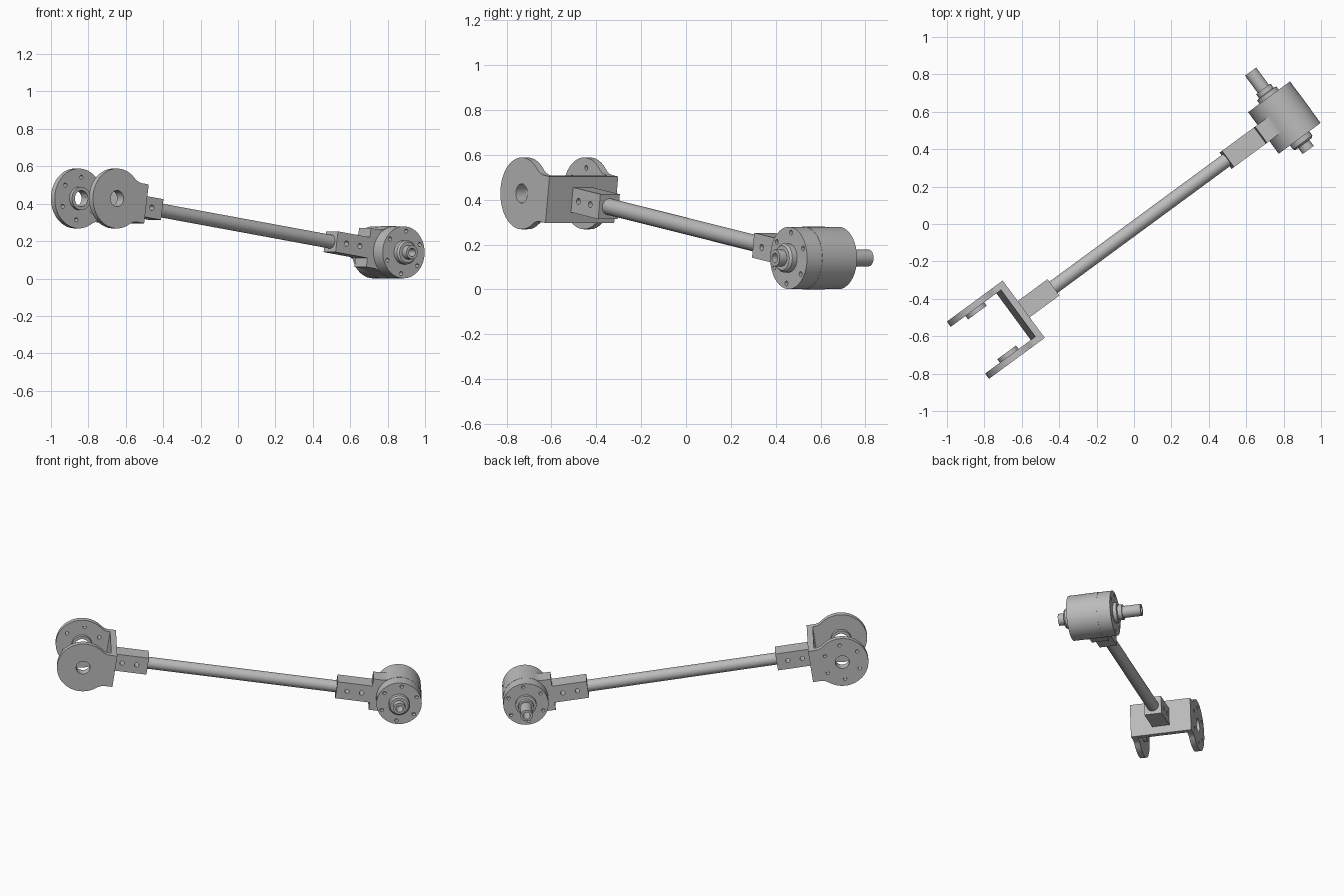
import bpy, bmesh
from math import sin, cos, pi, sqrt, atan2, radians
from mathutils import Matrix, Vector

if "Cube" in bpy.data.objects:
    bpy.data.objects.remove(bpy.data.objects["Cube"], do_unlink=True)

grey = bpy.data.materials.new("machined grey")
grey.use_nodes = True
grey.diffuse_color = (0.5, 0.5, 0.5, 1)
grey.node_tree.nodes["Principled BSDF"].inputs["Base Color"].default_value = (0.5, 0.5, 0.5, 1)

# Parts are made in the arm's frame: x along the arm, y along the pivots
FORK = Vector((-0.759, -0.58, 0.428))
MOTOR = Vector((0.804, 0.569, 0.14))
arm = MOTOR - FORK
LENGTH = arm.length
flat = sqrt(arm.x ** 2 + arm.y ** 2)
FRAME = (Matrix.Translation(FORK) @ Matrix.Rotation(atan2(arm.y, arm.x), 4, 'Z')
         @ Matrix.Rotation(atan2(-arm.z, flat), 4, 'Y'))
parts = []


def finish(name, bm):
    bmesh.ops.recalc_face_normals(bm, faces=bm.faces)
    mesh = bpy.data.meshes.new(name)
    bm.to_mesh(mesh)
    bm.free()
    mesh.materials.append(grey)
    obj = bpy.data.objects.new(name, mesh)
    bpy.context.collection.objects.link(obj)
    parts.append(obj)
    return obj


def prism(name, outline, y0, y1):
    """Extrude an x-z outline along y."""
    bm = bmesh.new()
    face = bm.faces.new([bm.verts.new((x, y0, z)) for x, z in outline])
    new = bmesh.ops.extrude_face_region(bm, geom=[face])["geom"]
    bmesh.ops.translate(bm, vec=(0, y1 - y0, 0),
                        verts=[v for v in new if isinstance(v, bmesh.types.BMVert)])
    return finish(name, bm)


def box(name, x0, x1, half_y, half_z):
    return prism(name, [(x0, -half_z), (x1, -half_z), (x1, half_z), (x0, half_z)], -half_y, half_y)


def lathe(name, x, profile):
    """Spin (radius, y) points about the y axis through x."""
    bm = bmesh.new()
    verts = [bm.verts.new((x + r, y, 0)) for r, y in profile]
    edges = [bm.edges.new((verts[i - 1], verts[i])) for i in range(len(verts))]
    bmesh.ops.spin(bm, geom=verts + edges, cent=(x, 0, 0), axis=(0, 1, 0),
                   angle=2 * pi, steps=48, use_merge=True)
    bmesh.ops.remove_doubles(bm, verts=bm.verts, dist=1e-5)
    return finish(name, bm)


def drill(obj, holes):
    """Cut (x, z, radius, y0, y1) holes along y."""
    bm = bmesh.new()
    for x, z, r, y0, y1 in holes:
        place = Matrix.Translation((x, (y0 + y1) / 2, z)) @ Matrix.Rotation(pi / 2, 4, 'X')
        bmesh.ops.create_cone(bm, cap_ends=True, segments=32 if r > 0.03 else 16,
                              radius1=r, radius2=r, depth=y1 - y0, matrix=place)
    cutter = finish("hole_cutter", bm)
    parts.remove(cutter)
    cutter.hide_render = True
    mod = obj.modifiers.new("holes", 'BOOLEAN')
    mod.operation = 'DIFFERENCE'
    mod.solver = 'EXACT'
    mod.object = cutter
    bpy.context.view_layer.update()
    graph = bpy.context.evaluated_depsgraph_get()
    obj_mesh = bpy.data.meshes.new_from_object(obj.evaluated_get(graph))
    obj.modifiers.clear()
    obj.data = obj_mesh
    bpy.data.objects.remove(cutter, do_unlink=True)


def bolt_circle(x, y0, y1):
    return [(x + 0.115 * cos(radians(a)), 0.115 * sin(radians(a)), 0.011, y0, y1)
            for a in range(30, 390, 60)]


def lug(x, side, radius, neck_end, half, fillet):
    """Round eye blending into a straight neck; side is the neck's x direction."""
    fz = half + fillet
    fx = sqrt((radius + fillet) ** 2 - fz ** 2)
    join = atan2(fz, fx)
    top = [(neck_end, half)]
    for i in range(9):
        a = -pi / 2 - (pi / 2 - join) * i / 8
        top.append((fx + fillet * cos(a), fz + fillet * sin(a)))
    for i in range(1, 25):
        a = join + (pi - join) * i / 24
        top.append((radius * cos(a), radius * sin(a)))
    outline = top + [(px, -pz) for px, pz in reversed(top[:-1])]
    return [(x + side * px, pz) for px, pz in outline]


# Fork: two eyes, back plate and inner bosses
BORE = 0.043
eye = lug(0, 1, 0.16, 0.197, 0.105, 0.08)
for name, sign in (("plain", -1), ("bolted", 1)):
    y0, y1 = sorted((sign * 0.155, sign * 0.19))
    plate = prism(name + "_fork_plate", eye, y0, y1)
    holes = [(0, 0, BORE, y0 - 0.02, y1 + 0.02)]
    if sign > 0:
        holes += bolt_circle(0, y0 - 0.02, y1 + 0.02)
    drill(plate, holes)
    a, b = sign * 0.156, sign * 0.132
    lathe(name + "_fork_boss", 0, [(BORE, a), (0.062, a), (0.062, b), (BORE, b)])
box("fork_back_plate", 0.16, 0.197, 0.1555, 0.105)

# Rod and its two square sockets
fork_socket = box("fork_socket", 0.19, 0.404, 0.054, 0.056)
drill(fork_socket, [(x, 0, 0.014, -0.1, 0.1) for x in (0.245, 0.335)])
motor_socket = box("motor_socket", 1.575, 1.81, 0.054, 0.056)
drill(motor_socket, [(x, 0, 0.014, -0.1, 0.1) for x in (1.64, 1.73)])
bm = bmesh.new()
bmesh.ops.create_cone(bm, cap_ends=True, segments=32, radius1=0.037, radius2=0.037, depth=1.2,
                      matrix=Matrix.Translation((0.99, 0, 0)) @ Matrix.Rotation(pi / 2, 4, 'Y'))
finish("rod", bm)

# Motor saddle and housing
prism("motor_saddle", lug(LENGTH, -1, 0.14, 0.172, 0.105, 0.08), -0.054, 0.054)
CAP = 0.138
housing = lathe("motor_housing", LENGTH,
                [(0.02, -CAP), (0.139, -CAP), (0.139, CAP), (0.02, CAP)])
drill(housing, bolt_circle(LENGTH, -CAP - 0.02, -CAP + 0.03)
      + bolt_circle(LENGTH, CAP - 0.03, CAP + 0.02))

# Stepped bosses and hollow shaft
lathe("front_boss", LENGTH, [(0.03, -0.13), (0.064, -0.13), (0.064, -0.165),
                             (0.055, -0.175), (0.03, -0.175)])
lathe("rear_boss", LENGTH, [(0.03, 0.13), (0.064, 0.13), (0.064, 0.16),
                            (0.048, 0.163), (0.048, 0.19), (0.03, 0.19)])
lathe("shaft", LENGTH, [(0.022, -0.215), (0.037, -0.215), (0.037, 0.305), (0.022, 0.305)])

# Pose the whole arm and shade the round faces
bpy.ops.object.select_all(action='DESELECT')
for obj in parts:
    obj.matrix_world = FRAME
    obj.select_set(True)
bpy.context.view_layer.objects.active = parts[0]
bpy.ops.object.shade_smooth_by_angle(angle=radians(30))
